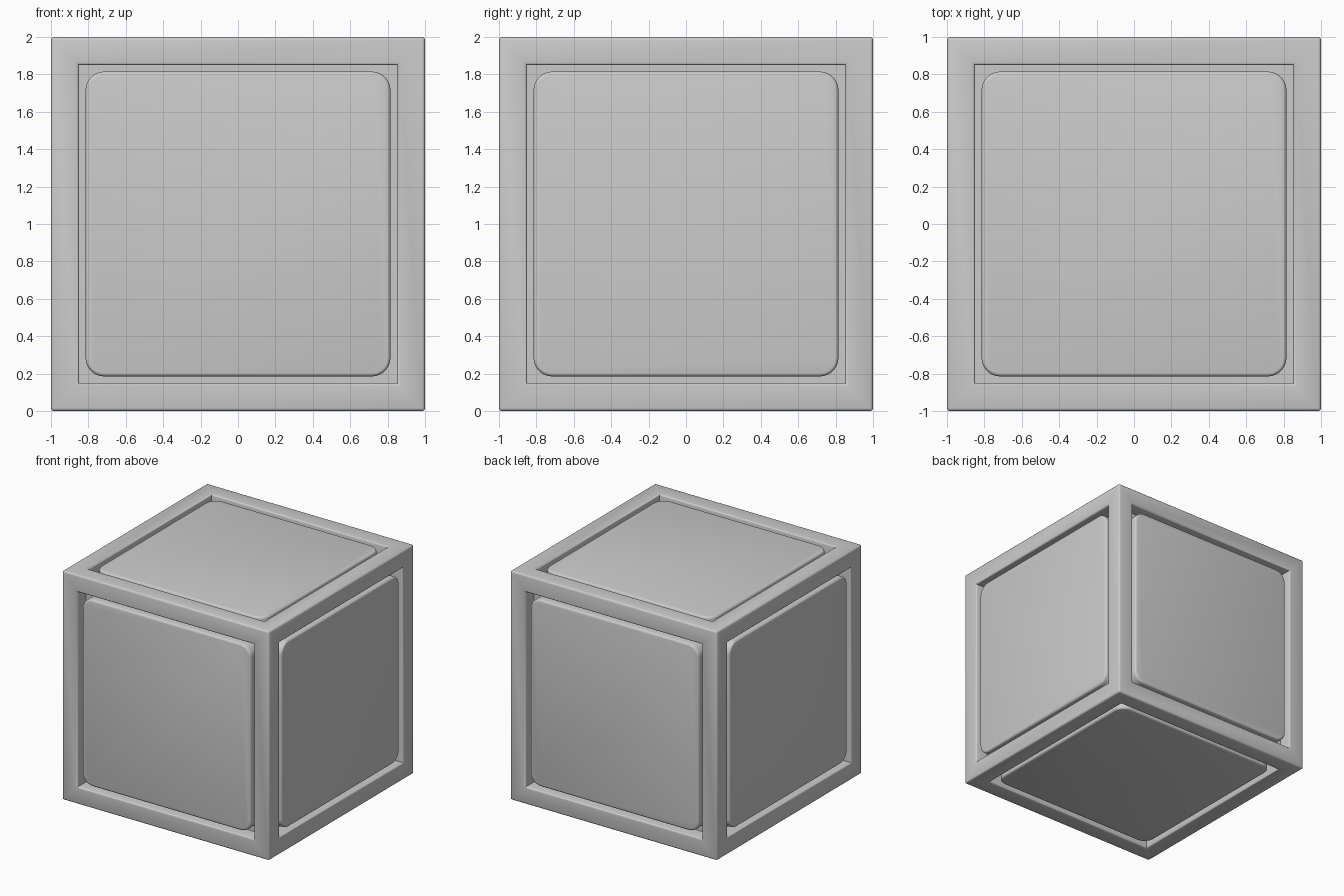
import bpy, bmesh
from math import pi
from mathutils import Matrix, Vector

if "Cube" in bpy.data.objects:
    bpy.data.objects.remove(bpy.data.objects["Cube"])

RIM, DEPTH, GAP = 0.15, 0.12, 0.035
PANEL_TOP = 0.99          # panel face sits just under the frame face
CENTRE = Vector((0, 0, 1))


def finish(bm, name, matrix=Matrix.Translation(CENTRE)):
    mesh = bpy.data.meshes.new(name)
    bm.to_mesh(mesh)
    bm.free()
    ob = bpy.data.objects.new(name, mesh)
    bpy.context.collection.objects.link(ob)
    ob.matrix_world = matrix
    bpy.ops.object.select_all(action='DESELECT')
    ob.select_set(True)
    bpy.context.view_layer.objects.active = ob
    bpy.ops.object.shade_smooth_by_angle(angle=0.6)
    return ob


# Cube frame: every side inset, then pushed inward to leave a square rim
bm = bmesh.new()
bmesh.ops.create_cube(bm, size=2)
sides = list(bm.faces)
bmesh.ops.inset_individual(bm, faces=sides, thickness=RIM, use_even_offset=True)
for f in sides:
    n = f.normal.copy()
    new = bmesh.ops.extrude_discrete_faces(bm, faces=[f])["faces"]
    bmesh.ops.translate(bm, verts=new[0].verts, vec=-n * DEPTH)
bm.normal_update()
# Soften the convex edges of the rim
convex = [e for e in bm.edges if e.is_convex and e.calc_face_angle(0) > 1]
bmesh.ops.bevel(bm, geom=convex, offset=0.016, segments=3, profile=0.5,
                affect='EDGES', clamp_overlap=True)
finish(bm, "cube_frame")


# Rounded panel for one side
def panel(name, rotation):
    size = 2 * (1 - RIM - GAP)
    bottom = 1 - DEPTH
    bm = bmesh.new()
    bmesh.ops.create_cube(bm, size=1, matrix=Matrix.Translation(
        (0, 0, (PANEL_TOP + bottom) / 2)) @ Matrix.Diagonal(
        (size, size, PANEL_TOP - bottom, 1)))
    upright = [e for e in bm.edges
               if abs(e.verts[0].co.z - e.verts[1].co.z) > 0.01]
    bmesh.ops.bevel(bm, geom=upright, offset=0.1, segments=8, profile=0.5,
                    affect='EDGES')
    top = [e for e in bm.edges
           if all(v.co.z > PANEL_TOP - 0.001 for v in e.verts)]
    bmesh.ops.bevel(bm, geom=top, offset=0.018, segments=3, profile=0.5,
                    affect='EDGES')
    finish(bm, name, Matrix.Translation(CENTRE) @ rotation)


# Six panels turned onto the six sides
for name, angle, axis in (("top_panel", 0, 'X'), ("bottom_panel", pi, 'X'),
                          ("front_panel", pi / 2, 'X'),
                          ("back_panel", -pi / 2, 'X'),
                          ("right_panel", pi / 2, 'Y'),
                          ("left_panel", -pi / 2, 'Y')):
    panel(name, Matrix.Rotation(angle, 4, axis))
